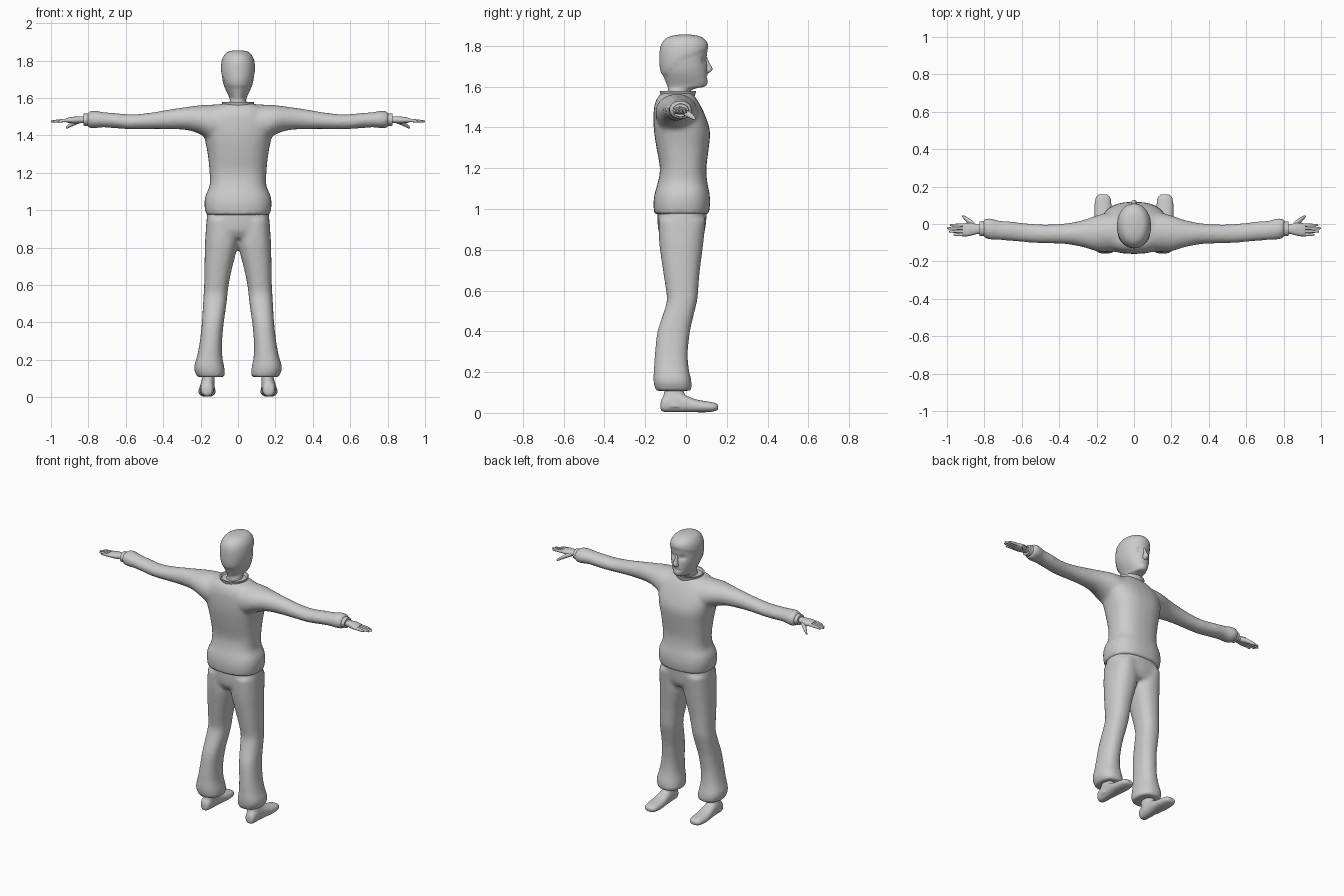
import bpy, bmesh, math
from mathutils import Vector

grey = bpy.data.materials.new("plain grey")
grey.diffuse_color = (0.6, 0.6, 0.6, 1)
AXES = {"z": (0, 1, 2), "x": (1, 2, 0), "y": (0, 2, 1)}  # across, other across, along


def catmull(a, b, c, d, t):
    return 0.5 * (2*b + (c - a)*t + (2*a - 5*b + 4*c - d)*t*t + (3*b - a - 3*c + d)*t**3)


def loft(bm, axis, rows, flip=1, sides=28, steps=3, power=0.85):
    """Skin along an axis; each row is (position, u_min, u_max, v_min, v_max)."""
    iu, iv, iw = AXES[axis]
    fine = []
    for i in range(len(rows) - 1):
        p = [rows[max(0, min(len(rows) - 1, i + k))] for k in (-1, 0, 1, 2)]
        for s in range(steps):
            fine.append([catmull(*q, s / steps) for q in zip(*p)])
    fine.append(rows[-1])
    rings = []
    for w, u0, u1, v0, v1 in fine:
        ring = []
        for k in range(sides):
            a = 2 * math.pi * k / sides
            c, s = math.cos(a), math.sin(a)
            co = [0, 0, 0]
            co[iu] = (u0 + u1)/2 + (u1 - u0)/2 * math.copysign(abs(c)**power, c)
            co[iv] = (v0 + v1)/2 + (v1 - v0)/2 * math.copysign(abs(s)**power, s)
            co[iw] = w
            co[0] *= flip
            ring.append(bm.verts.new(co))
        rings.append(ring)
    for r, q in zip(rings, rings[1:]):
        for k in range(sides):
            j = (k + 1) % sides
            bm.faces.new((r[k], r[j], q[j], q[k]))
    bm.faces.new(rings[0])
    bm.faces.new(rings[-1])


def finish(bm, name, voxel=0, smooth=0, angle=50):
    bmesh.ops.recalc_face_normals(bm, faces=bm.faces[:])
    me = bpy.data.meshes.new(name)
    bm.to_mesh(me)
    bm.free()
    me.materials.append(grey)
    ob = bpy.data.objects.new(name, me)
    bpy.context.collection.objects.link(ob)
    bpy.ops.object.select_all(action='DESELECT')
    ob.select_set(True)
    bpy.context.view_layer.objects.active = ob
    bpy.ops.object.shade_smooth_by_angle(angle=math.radians(angle))
    if voxel:
        m = ob.modifiers.new("fuse", 'REMESH')
        m.mode, m.voxel_size, m.use_smooth_shade = 'VOXEL', voxel, True
        m = ob.modifiers.new("soften", 'SMOOTH')
        m.factor, m.iterations = 0.5, smooth
    return ob


# Sweater: body and both sleeves fused into one soft surface
bm = bmesh.new()
loft(bm, "z", [
    (0.975, -.172, .172, -.156, .112), (1.03, -.18, .18, -.16, .119),
    (1.08, -.174, .174, -.153, .115), (1.13, -.152, .152, -.138, .105),
    (1.20, -.152, .152, -.128, .1), (1.30, -.162, .162, -.145, .112),
    (1.38, -.178, .178, -.157, .118), (1.45, -.19, .19, -.16, .098),
    (1.51, -.17, .17, -.155, .07), (1.55, -.13, .13, -.138, .045),
    (1.57, -.085, .085, -.115, .03)], power=0.8)
for f in (1, -1):
    loft(bm, "x", [
        (0.06, -.145, .055, 1.38, 1.568), (0.14, -.15, .06, 1.37, 1.565),
        (0.20, -.146, .046, 1.405, 1.562), (0.27, -.125, .022, 1.428, 1.553),
        (0.36, -.108, .004, 1.433, 1.54), (0.46, -.104, -.002, 1.434, 1.523),
        (0.56, -.1, .002, 1.432, 1.513), (0.64, -.092, .012, 1.437, 1.518),
        (0.72, -.086, .018, 1.443, 1.525), (0.77, -.084, .032, 1.438, 1.533),
        (0.805, -.072, .026, 1.442, 1.526)], flip=f, power=1)
finish(bm, "sweater", 0.011, 8)

# Trousers: seat and two flared legs fused together
bm = bmesh.new()
loft(bm, "z", [
    (1.01, -.162, .162, -.138, .104), (0.95, -.168, .168, -.14, .1),
    (0.89, -.172, .172, -.135, .092), (0.85, -.15, .15, -.11, .07)])
for f in (1, -1):
    loft(bm, "z", [
        (0.95, .01, .168, -.135, .098), (0.84, -.002, .176, -.132, .086),
        (0.76, .014, .178, -.122, .076), (0.68, .034, .18, -.11, .066),
        (0.60, .05, .181, -.098, .06), (0.55, .056, .184, -.094, .055),
        (0.48, .064, .188, -.114, .038), (0.40, .076, .193, -.14, .02),
        (0.30, .085, .204, -.152, .009), (0.22, .084, .219, -.157, .013),
        (0.16, .073, .235, -.16, .026), (0.12, .07, .224, -.152, .028),
        (0.108, .077, .217, -.145, .02)], flip=f)
finish(bm, "trousers", 0.011, 6)

# Head with neck
bm = bmesh.new()
loft(bm, "z", [
    (1.52, -.052, .052, -.095, .01), (1.575, -.045, .045, -.088, .02),
    (1.592, -.044, .044, -.088, .05), (1.60, -.046, .046, -.09, .09),
    (1.615, -.052, .052, -.096, .104), (1.64, -.064, .064, -.106, .106),
    (1.67, -.076, .076, -.119, .105), (1.70, -.083, .083, -.125, .104),
    (1.74, -.087, .087, -.126, .101), (1.78, -.086, .086, -.124, .105),
    (1.81, -.079, .079, -.115, .102), (1.834, -.064, .064, -.095, .084),
    (1.847, -.045, .045, -.066, .058), (1.853, -.015, .015, -.03, .02)],
    sides=48, steps=4, power=0.95)
for v in bm.verts:
    x, y, z = v.co
    # Hair stands slightly proud above a hairline that falls towards the nape
    line = 1.655 + 0.085 * min(1, max(0, (y + .1) / .08)) + 0.35 * max(0, y + .02)
    if z > line:
        v.co += Vector((x, y + .01, 0)).normalized() * 0.004 + Vector((0, 0, .002))
    # Eye hollows and mouth crease
    if y > 0.03:
        v.co.y -= 0.012 * math.exp(-((abs(x) - .034) / .018)**2 - ((z - 1.728) / .014)**2)
        v.co.y -= 0.006 * math.exp(-(x / .03)**2 - ((z - 1.645) / .007)**2)
finish(bm, "head", angle=60)

# Nose
bm = bmesh.new()
loft(bm, "z", [
    (1.665, -.012, .012, .08, .108), (1.676, -.018, .018, .08, .124),
    (1.69, -.015, .015, .08, .13), (1.715, -.01, .01, .08, .116),
    (1.745, -.009, .009, .08, .103)], sides=16, power=1)
finish(bm, "nose", angle=60)

# Collar: flared open band around the neck
bm = bmesh.new()
prof = [(.08, .082, 1.55), (.088, .09, 1.58), (.08, .082, 1.58), (.062, .064, 1.55)]
rings = [[bm.verts.new((a * math.cos(t * math.pi / 16), -.04 + b * math.sin(t * math.pi / 16), z))
          for t in range(32)] for a, b, z in prof]
for r, q in zip(rings, rings[1:] + rings[:1]):
    for k in range(32):
        bm.faces.new((r[k], r[(k + 1) % 32], q[(k + 1) % 32], q[k]))
finish(bm, "collar", angle=40)

for f, side in ((1, "right"), (-1, "left")):
    # Inner cuff
    bm = bmesh.new()
    loft(bm, "x", [(0.79, -.066, .016, 1.45, 1.518), (0.825, -.064, .012, 1.452, 1.516)],
         flip=f, steps=1, power=1)
    finish(bm, side + "_cuff")

    # Hand: palm, four fingers, thumb
    bm = bmesh.new()
    loft(bm, "x", [
        (0.80, -.05, -.004, 1.466, 1.502), (0.84, -.054, -.002, 1.466, 1.502),
        (0.87, -.062, .006, 1.464, 1.501), (0.90, -.066, .004, 1.466, 1.497),
        (0.918, -.062, -.002, 1.47, 1.492)], flip=f, sides=20)
    for y, tip in ((-.057, .965), (-.04, .99), (-.023, 1.0), (-.006, .985)):
        loft(bm, "x", [
            (0.89, y - .009, y + .009, 1.471, 1.492), (0.94, y - .008, y + .008, 1.47, 1.488),
            (tip - .01, y - .006, y + .006, 1.469, 1.482),
            (tip, y - .003, y + .003, 1.472, 1.478)], flip=f, sides=10, steps=2, power=1)
    loft(bm, "x", [
        (0.845, -.03, .0, 1.466, 1.492), (0.87, -.016, .022, 1.456, 1.484),
        (0.895, .01, .038, 1.445, 1.468), (0.912, .03, .046, 1.437, 1.455),
        (0.92, .038, .046, 1.437, 1.446)], flip=f, sides=12, power=1)
    finish(bm, side + "_hand")

    # Foot: ankle and shoe
    bm = bmesh.new()
    loft(bm, "z", [
        (0.16, .125, .19, -.105, -.015), (0.11, .124, .19, -.106, -.012),
        (0.07, .125, .2, -.115, .005), (0.03, .127, .205, -.12, .02)], flip=f, power=1)
    loft(bm, "y", [
        (-.125, .15, .18, .015, .05), (-.11, .133, .197, .005, .08),
        (-.05, .127, .202, .003, .1), (0.0, .124, .206, .003, .085),
        (0.05, .12, .211, .003, .066), (0.10, .12, .211, .003, .057),
        (0.14, .126, .205, .008, .05), (0.158, .142, .19, .016, .04)], flip=f)
    finish(bm, side + "_foot", 0.006, 4)
